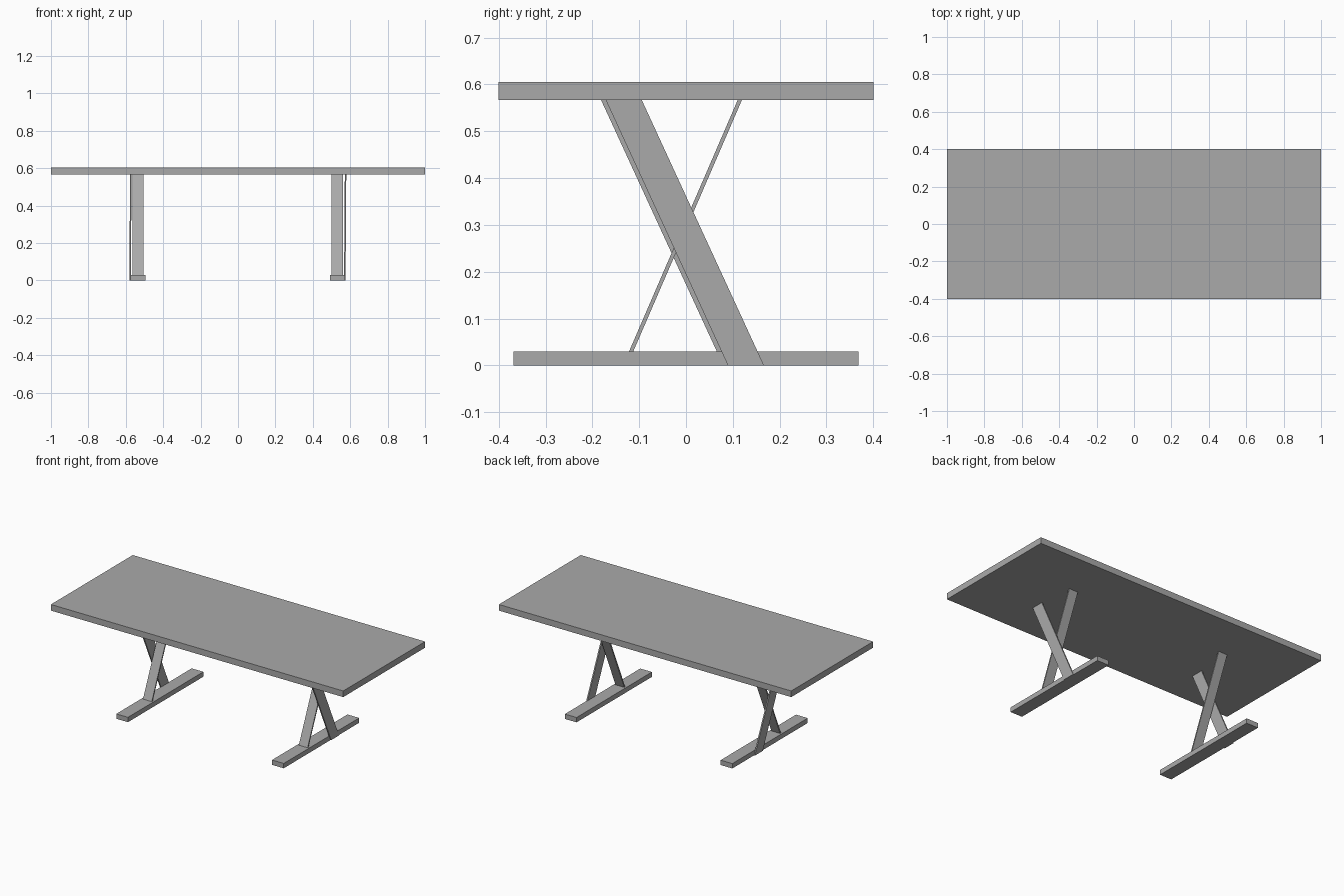
import bpy
import bmesh
from mathutils import Vector

cube = bpy.data.objects.get("Cube")
if cube:
    bpy.data.objects.remove(cube, do_unlink=True)

# Single grey finish
grey = bpy.data.materials.new("plain_grey")
grey.use_nodes = True
color = (0.4, 0.4, 0.4, 1.0)
grey.diffuse_color = color
grey.node_tree.nodes["Principled BSDF"].inputs["Base Color"].default_value = color

UNDERSIDE = 0.567
FOOT_TOP = 0.03


def bar(name, bottom, top, width_x, width_y):
    """Straight or slanted bar with level ends, from bottom centre to top centre."""
    bottom, top = Vector(bottom), Vector(top)
    bm = bmesh.new()
    bmesh.ops.create_cube(bm, size=1)
    for v in bm.verts:
        centre = top if v.co.z > 0 else bottom
        v.co = centre + Vector((v.co.x * width_x, v.co.y * width_y, 0))
    mesh = bpy.data.meshes.new(name)
    bm.to_mesh(mesh)
    bm.free()
    mesh.materials.append(grey)
    obj = bpy.data.objects.new(name, mesh)
    bpy.context.collection.objects.link(obj)
    return obj


# Tabletop
bar("tabletop", (0, 0, UNDERSIDE), (0, 0, 0.605), 2.0, 0.8)

# Trestles: foot, flat brace crossing it, and outer plate leg leaning the other way
for side, foot_x, plate_x, shift in (("left", 0.531, 0.573, 0.0),
                                     ("right", -0.535, -0.575, -0.01)):
    bar(side + "_foot", (foot_x, 0, 0), (foot_x, 0, FOOT_TOP), 0.08, 0.737)
    bar(side + "_inner_brace", (foot_x, -0.117, FOOT_TOP),
        (foot_x, 0.115, UNDERSIDE), 0.06, 0.009)
    bar(side + "_outer_leg", (plate_x - 0.002, 0.128 + shift, 0),
        (plate_x + 0.002, -0.133 + shift, UNDERSIDE), 0.008, 0.077)
